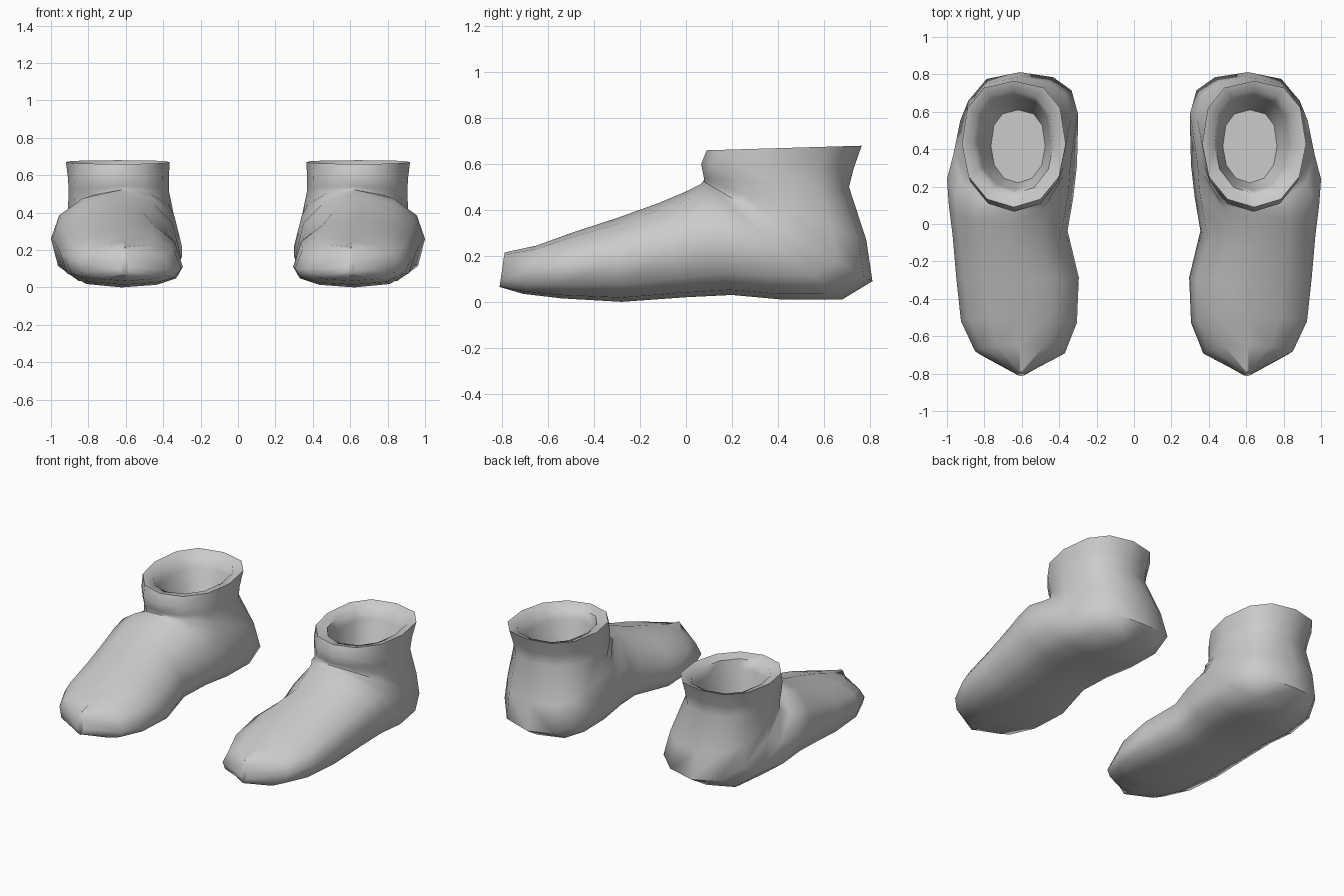
import bpy, bmesh, math

if "Cube" in bpy.data.objects:
    bpy.data.objects.remove(bpy.data.objects["Cube"])

SIDES = 12

# stations: top/front y, z | bottom/back y, z | inner x, outer x
FOOT = [
    (-0.79, 0.215, -0.812, 0.065, 0.585, 0.625),
    (-0.65, 0.245, -0.71, 0.035, 0.37, 0.85),
    (-0.50, 0.30, -0.54, 0.015, 0.305, 0.925),
    (-0.30, 0.365, -0.28, 0.0, 0.295, 0.95),
    (-0.12, 0.43, 0.00, 0.02, 0.355, 0.97),
    (0.00, 0.48, 0.20, 0.03, 0.325, 0.99),
    (0.06, 0.51, 0.42, 0.01, 0.305, 1.00),
    (0.07, 0.52, 0.68, 0.01, 0.30, 0.965),
    (0.075, 0.525, 0.812, 0.09, 0.30, 0.92),
    (0.078, 0.53, 0.785, 0.27, 0.335, 0.91),
]
COLLAR = [
    (0.078, 0.54, 0.71, 0.50, 0.37, 0.905),
    (0.066, 0.60, 0.73, 0.58, 0.37, 0.91),
    (0.09, 0.66, 0.765, 0.68, 0.365, 0.92),
]
INSIDE = [
    (0.16, 0.645, 0.71, 0.66, 0.43, 0.86),
    (0.18, 0.58, 0.68, 0.59, 0.445, 0.83),
    (0.22, 0.42, 0.61, 0.42, 0.475, 0.765),
]


def ring(bm, row, side, low_in, low_out):
    """Rounded closed section between a top/front and a bottom/back point."""
    ty, tz, by, bz, xi, xo = row
    cx, w = (xi + xo) / 2, (xo - xi) / 2
    verts = []
    for i in range(SIDES):
        a = 2 * math.pi * i / SIDES + math.pi / 2
        c, s = math.cos(a), math.sin(a)
        n = 2.1 if s > 0 else 2.5
        u = math.copysign(abs(c) ** (2 / n), c) if abs(c) > 1e-6 else 0
        v = math.copysign(abs(s) ** (2 / n), s) if abs(s) > 1e-6 else 0
        f = low_in + (low_out - low_in) * (u + 1) / 2
        k = f + v * (1 - f if v > 0 else f)
        verts.append(bm.verts.new((side * (cx + w * u),
                                   by + (ty - by) * k, bz + (tz - bz) * k)))
    return verts


def shoe(name, side):
    bm = bmesh.new()
    rings = [ring(bm, r, side, 0.3, 0.5) for r in FOOT]
    rings += [ring(bm, r, side, 0.5, 0.5) for r in COLLAR + INSIDE]
    # skin between neighbouring sections, then close toe and insole
    for a, b in zip(rings, rings[1:]):
        for i in range(SIDES):
            j = (i + 1) % SIDES
            bm.faces.new((a[i], a[j], b[j], b[i]))
    bm.faces.new(rings[0])
    bm.faces.new(rings[-1])
    bmesh.ops.recalc_face_normals(bm, faces=bm.faces)
    me = bpy.data.meshes.new(name)
    bm.to_mesh(me)
    bm.free()
    ob = bpy.data.objects.new(name, me)
    bpy.context.collection.objects.link(ob)
    bpy.ops.object.select_all(action='DESELECT')
    ob.select_set(True)
    bpy.context.view_layer.objects.active = ob
    bpy.ops.object.shade_smooth_by_angle(angle=math.radians(62))
    return ob


# pair of shoes
shoe("left_shoe", 1)
shoe("right_shoe", -1)
